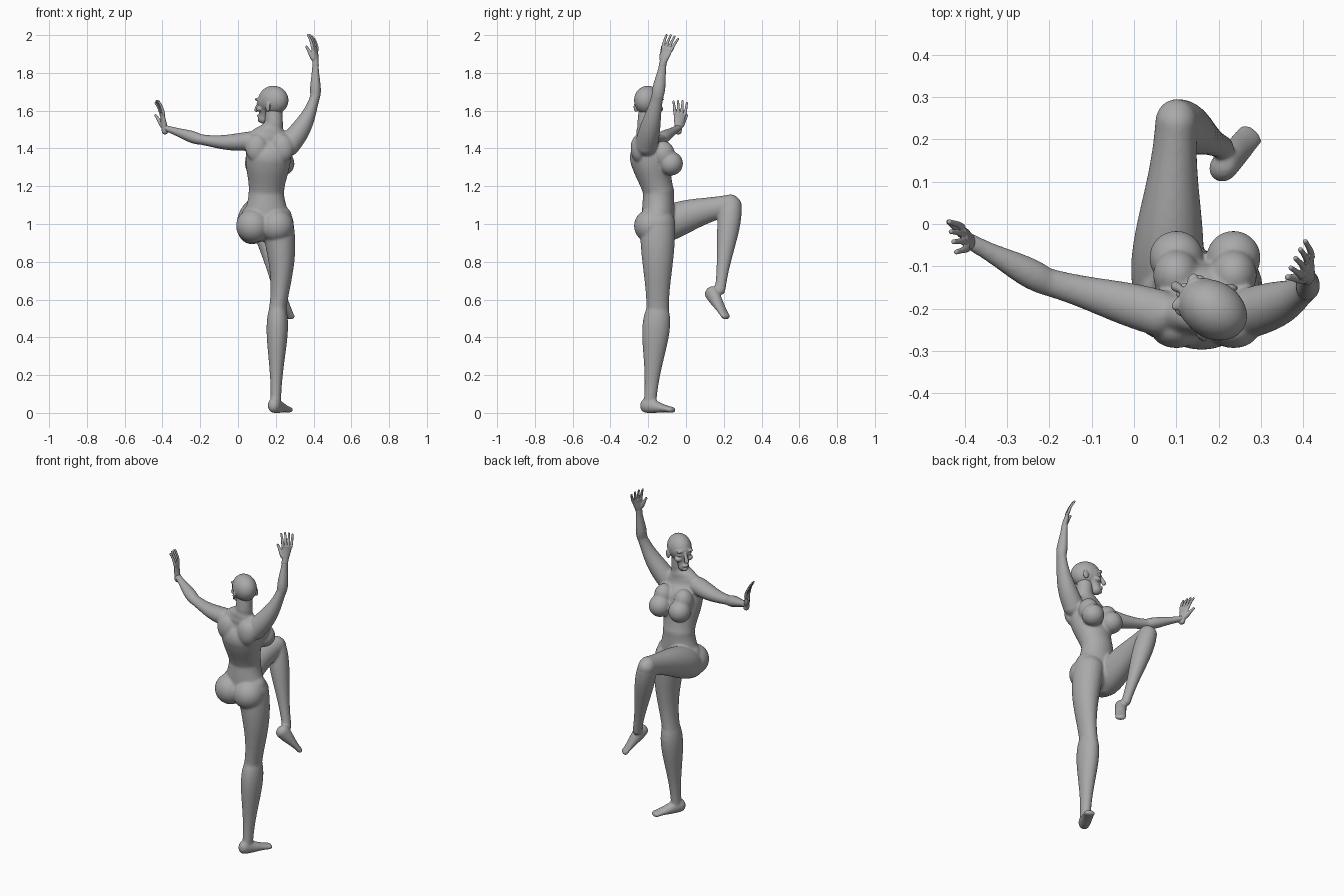
import bpy
import bmesh
import math
from mathutils import Matrix, Vector

if "Cube" in bpy.data.objects:
    bpy.data.objects.remove(bpy.data.objects["Cube"])

skin = bpy.data.materials.new("matte grey")
skin.use_nodes = True
grey = (.4, .4, .4, 1)
skin.diffuse_color = grey
skin.node_tree.nodes["Principled BSDF"].inputs["Base Color"].default_value = grey


def ball(bm, centre, radii, turn=Matrix()):
    """Ellipsoid."""
    matrix = Matrix.Translation(centre) @ turn @ Matrix.Diagonal((*radii, 1))
    bmesh.ops.create_icosphere(bm, subdivisions=4, radius=1, matrix=matrix)


def limb(bm, start, end, radii, depth=(1, 1), bulge=0, bow=(0, 0, 0), side=(1, 0, 0)):
    """Rounded elliptical loft: eased taper, muscle bulge near the start, bowed axis."""
    start, end, bow = Vector(start), Vector(end), Vector(bow)
    axis = (end - start).normalized()
    across = Vector(side)
    across = (across - axis * across.dot(axis)).normalized()
    other = axis.cross(across)
    frame = Matrix((across, other, axis)).transposed().to_4x4()
    steps, segments = 16, 24
    angles = [math.tau * k / segments for k in range(segments)]
    rings = []
    for i in range(steps + 1):
        t = i / steps
        ease = (1 - math.cos(math.pi * t)) / 2
        centre = start.lerp(end, t) + bow * math.sin(math.pi * t)
        width = radii[0] + (radii[1] - radii[0]) * ease
        width += bulge * math.sin(math.pi * math.sqrt(t)) ** 2
        thick = width * (depth[0] + (depth[1] - depth[0]) * ease)
        rings.append([bm.verts.new(centre + across * width * math.cos(a)
                                   + other * thick * math.sin(a)) for a in angles])
    for low, high in zip(rings, rings[1:]):
        for k in range(segments):
            bm.faces.new((low[k - 1], low[k], high[k], high[k - 1]))
    bm.faces.new(rings[0][::-1])
    bm.faces.new(rings[-1])
    # Rounded ends
    for centre, width, ratio in zip((start, end), radii, depth):
        ball(bm, centre, (width, width * ratio, width * min(1, ratio)), frame)


def finish(bm, name, voxel, rounds, matrix=Matrix()):
    """Fuse the overlapping volumes into one smooth skin."""
    bmesh.ops.transform(bm, matrix=matrix, verts=bm.verts)
    bmesh.ops.recalc_face_normals(bm, faces=bm.faces)
    mesh = bpy.data.meshes.new(name)
    bm.to_mesh(mesh)
    bm.free()
    mesh.materials.append(skin)
    obj = bpy.data.objects.new(name, mesh)
    bpy.context.collection.objects.link(obj)
    fuse = obj.modifiers.new("fuse", "REMESH")
    fuse.mode = "VOXEL"
    fuse.voxel_size = voxel
    fuse.use_smooth_shade = True
    soften = obj.modifiers.new("soften", "SMOOTH")
    soften.factor = .5
    soften.iterations = rounds


def foot(bm, heel, toe):
    """Foot that flattens towards the toes."""
    heel, toe = Vector(heel), Vector(toe)
    sideways = (toe - heel).cross(Vector((0, 0, 1)))
    limb(bm, heel, toe, (.033, .032), depth=(1.2, .5), side=sideways)


# Joints of the pose
pelvis, waist = (.15, -.15, .99), (.15, -.145, 1.17)
chest, collar = (.16, -.195, 1.35), (.17, -.21, 1.46)
neck_base, skull_base = (.19, -.21, 1.53), (.19, -.205, 1.61)
standing_hip, standing_knee, standing_ankle = (.21, -.15, 1), (.21, -.15, .55), (.2, -.19, .06)
raised_hip, raised_knee, raised_ankle = (.075, -.15, .98), (.1, .24, 1.1), (.21, .18, .65)
right_shoulder, right_elbow, right_wrist = (.06, -.21, 1.44), (-.21, -.135, 1.45), (-.39, -.04, 1.51)
left_shoulder, left_elbow, left_wrist = (.27, -.21, 1.42), (.41, -.15, 1.68), (.41, -.12, 1.86)

body = bmesh.new()
# Torso and neck
limb(body, pelvis, waist, (.13, .094), depth=(.65, .87))
limb(body, waist, chest, (.094, .12), depth=(.87, .85))
limb(body, chest, collar, (.12, .11), depth=(.85, .5))
limb(body, collar, neck_base, (.1, .05), depth=(.5, .9))
limb(body, neck_base, skull_base, (.048, .045))
ball(body, (.15, -.15, 1.04), (.135, .085, .08))
# Breasts, shoulder blades and buttocks
for x in (.1, .235):
    ball(body, (x, -.08, 1.32), (.064, .064, .064))
    ball(body, (x, -.12, 1.37), (.055, .06, .07))
    ball(body, (x, -.25, 1.4), (.06, .043, .075))
for x in (.08, .205):
    ball(body, (x, -.185, .99), (.09, .09, .09))
# Standing leg
limb(body, standing_hip, standing_knee, (.085, .046), depth=(1.1, 1.3), bow=(.02, 0, 0))
limb(body, standing_knee, standing_ankle, (.046, .028), depth=(1.3, 1.2), bulge=.013)
foot(body, (.19, -.21, .04), (.265, -.075, .016))
# Raised leg
limb(body, raised_hip, raised_knee, (.08, .05), depth=(1.1, 1.15), bulge=.008, bow=(0, 0, .015))
limb(body, raised_knee, raised_ankle, (.05, .026), depth=(1.1, 1.1), bulge=.008)
foot(body, (.212, .135, .635), (.275, .21, .51))
# Outstretched right arm and lifted left arm
flat = (.9, .85)
limb(body, right_shoulder, right_elbow, (.055, .033), flat, bow=(0, 0, -.012), side=(0, 1, 0))
limb(body, right_elbow, right_wrist, (.033, .02), flat, bulge=.004, side=(0, 1, 0))
limb(body, left_shoulder, left_elbow, (.06, .027), depth=(1, 1.2), bow=(.02, 0, 0))
limb(body, left_elbow, left_wrist, (.027, .017), depth=(1.2, 1.2), bulge=.003)
finish(body, "body", .006, 10)

# Head, built facing +y and turned to look past the right shoulder
head = bmesh.new()
ball(head, (0, -.005, 1.655), (.067, .084, .077))
limb(head, (0, .02, 1.66), (0, .055, 1.56), (.058, .03), bulge=.004)
# Nose, lips and chin
limb(head, (0, .08, 1.65), (0, .1, 1.605), (.008, .012))
ball(head, (0, .083, 1.573), (.02, .01, .009))
ball(head, (0, .077, 1.55), (.014, .012, .012))
for s in (-1, 1):
    tilt = Matrix.Rotation(s * .35, 4, "Z")
    # Brow, cheek, eye and ear
    ball(head, (s * .027, .07, 1.66), (.024, .014, .009), tilt)
    ball(head, (s * .034, .058, 1.61), (.02, .022, .016), tilt)
    ball(head, (s * .027, .068, 1.637), (.014, .011, .007), tilt)
    ball(head, (s * .067, -.012, 1.62), (.008, .017, .027), tilt)
turn = Matrix.Rotation(math.radians(58), 4, "Z")
finish(head, "head", .003, 4, Matrix.Translation((.183, -.2, 0)) @ turn)


def hand(name, wrist, along, thumb, palm_sign):
    """Open hand: local x to the thumb, y out of the palm, z to the fingertips."""
    z = Vector(along).normalized()
    x = Vector(thumb)
    x = (x - z * x.dot(z)).normalized()
    y = z.cross(x) * palm_sign
    frame = Matrix((x, y, z)).transposed().to_4x4()
    bm = bmesh.new()
    limb(bm, (0, 0, -.02), (0, 0, .07), (.019, .032), depth=(.85, .3))
    # Four curled fingers, spread a little, the middle ones longest
    for i in range(4):
        across = (i - 1.5) * .0175
        tip = .148 - .006 * abs(i - 1.7)
        limb(bm, (across, 0, .07), (across * 1.4, .018, tip), (.0085, .006), bow=(0, -.004, 0))
    limb(bm, (.016, .004, .015), (.045, .026, .075), (.014, .007))
    finish(bm, name, .0025, 2, Matrix.Translation(wrist) @ frame)


hand("right_hand", right_wrist, (-.15, .1, 1), (-.25, 1, 0), 1)
hand("left_hand", left_wrist, (-.05, .3, 1), (-.45, -.85, .2), -1)
